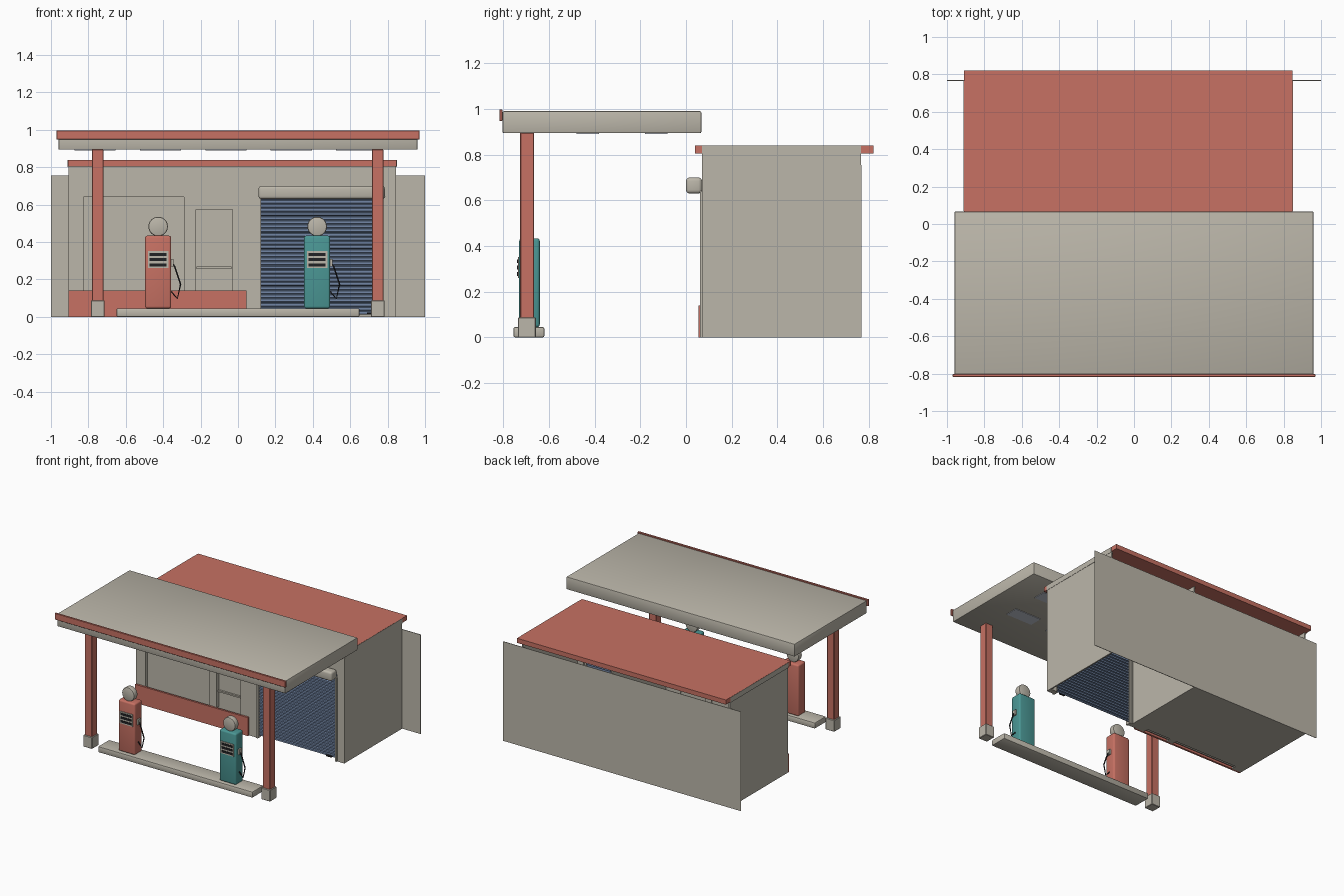
import bpy, bmesh, math
from mathutils import Vector

if "Cube" in bpy.data.objects:
    bpy.data.objects.remove(bpy.data.objects["Cube"])


def mat(name, rgb):
    m = bpy.data.materials.new(name)
    m.diffuse_color = (*rgb, 1)
    m.use_nodes = True
    m.node_tree.nodes["Principled BSDF"].inputs["Base Color"].default_value = m.diffuse_color
    return m


GREY = mat("warm grey", (0.50, 0.47, 0.40))
RED = mat("brick red", (0.57, 0.165, 0.125))
BLUE = mat("shutter blue", (0.17, 0.24, 0.38))
TEAL = mat("teal", (0.07, 0.31, 0.30))
BLACK = mat("black", (0.015, 0.015, 0.017))
PALE = mat("light panel", (0.55, 0.58, 0.66))


def add(name, bm, material):
    bmesh.ops.recalc_face_normals(bm, faces=bm.faces)
    me = bpy.data.meshes.new(name)
    bm.to_mesh(me)
    bm.free()
    ob = bpy.data.objects.new(name, me)
    bpy.context.collection.objects.link(ob)
    me.materials.append(material)
    return ob


def box(name, x, y, z, material, bevel=0, segments=2):
    """Box from (min, max) pairs with optional rounded edges."""
    bm = bmesh.new()
    bmesh.ops.create_cube(bm, size=1)
    for v in bm.verts:
        v.co = [r[0] if c < 0 else r[1] for c, r in zip(v.co, (x, y, z))]
    if bevel:
        bmesh.ops.bevel(bm, geom=bm.edges[:], offset=bevel, segments=segments,
                        profile=0.5, affect='EDGES')
    return add(name, bm, material)


def extrude_xz(name, pts, y0, y1, material):
    """Profile in the front plane, extruded backwards."""
    bm = bmesh.new()
    f = bm.faces.new([bm.verts.new((x, y0, z)) for x, z in pts])
    r = bmesh.ops.extrude_face_region(bm, geom=[f])
    bmesh.ops.translate(bm, vec=(0, y1 - y0, 0),
                        verts=[v for v in r["geom"] if isinstance(v, bmesh.types.BMVert)])
    return add(name, bm, material)


def tube(name, pts, radius, material):
    cu = bpy.data.curves.new(name, 'CURVE')
    cu.dimensions = '3D'
    cu.bevel_depth = radius
    cu.bevel_resolution = 1
    cu.use_fill_caps = True
    sp = cu.splines.new('POLY')
    sp.points.add(len(pts) - 1)
    for p, co in zip(sp.points, pts):
        p.co = (*co, 1)
    cu.materials.append(material)
    ob = bpy.data.objects.new(name, cu)
    bpy.context.collection.objects.link(ob)


# Building shell: front wall with window, door and garage openings
L, R, F, B = -0.905, 0.845, 0.07, 0.765
extrude_xz("front_wall", [(L, 0), (-0.825, 0), (-0.825, 0.64), (-0.29, 0.64), (-0.29, 0),
                          (-0.235, 0), (-0.235, 0.575), (-0.03, 0.575), (-0.03, 0),
                          (0.11, 0), (0.11, 0.66), (0.785, 0.66), (0.785, 0),
                          (R, 0), (R, 0.805), (L, 0.805)], F, F + 0.04, GREY)
box("left_wall", (L, L + 0.01), (F + 0.04, B), (0, 0.805), GREY)
box("right_wall", (R - 0.01, R), (F + 0.04, B), (0, 0.805), GREY)
box("partition_wall", (0.09, 0.10), (F + 0.04, B), (0, 0.805), GREY)
box("shop_floor", (L + 0.01, 0.09), (F + 0.04, B), (0, 0.008), GREY)
box("back_panel", (-1, 1), (B, B + 0.004), (0, 0.755), GREY)

# Flat roof with front and back eaves, grey wall caps at its ends
box("roof", (-0.91, R + 0.002), (0.04, 0.82), (0.805, 0.84), RED)
for side, x in (("left", -0.911), ("right", R + 0.003)):
    box(side + "_wall_cap", (x - 0.001, x + 0.001), (F, B), (0.80, 0.8395), GREY)

# Shop front
box("plinth", (L, 0.045), (0.055, F), (0, 0.14), RED)
box("window_pane", (-0.825, -0.29), (F + 0.022, F + 0.03), (0.0, 0.64), GREY)
box("door_panel", (-0.235, -0.03), (F + 0.022, F + 0.03), (0.0, 0.575), GREY)
box("door_stile", (-0.235, -0.225), (F - 0.006, F + 0.022), (0.14, 0.58), GREY)
box("door_rail", (-0.222, -0.035), (F + 0.008, F + 0.022), (0.257, 0.268), GREY)

# Garage shutter: corrugated sheet, housing and guide rails
bm = bmesh.new()
slats, top = 29, 0.65
prev = None
for i in range(slats):
    for dz, y in ((0, 0.095), (0.15, 0.085), (0.75, 0.085), (0.9, 0.095)):
        z = 0.012 + (i + dz) * (top - 0.012) / slats
        row = [bm.verts.new((x, y, z)) for x in (0.115, 0.78)]
        if prev:
            bm.faces.new((prev[0], prev[1], row[1], row[0]))
        prev = row
add("shutter", bm, BLUE)
box("shutter_housing", (0.11, 0.785), (0.0, F), (0.63, 0.70), GREY, 0.015, 3)
for x in (0.11, 0.773):
    box("shutter_rail", (x, x + 0.013), (F - 0.008, F + 0.03), (0, 0.64), GREY)
box("shutter_handle", (0.69, 0.735), (0.07, 0.084), (0.015, 0.024), BLACK)

# Canopy with front trim and ceiling lights
box("canopy", (-0.96, 0.96), (-0.803, 0.067), (0.894, 0.99), GREY, 0.006)
box("canopy_trim", (-0.97, 0.97), (-0.817, -0.803), (0.948, 0.997), RED, 0.002, 1)
for i in range(5):
    for y in (-0.43, -0.13):
        x = (i - 2) * 0.35 - 0.065
        box("ceiling_light", (x - 0.11, x + 0.11), (y - 0.05, y + 0.05), (0.890, 0.895), PALE)

# Columns with footings
for x in (-0.75, 0.747):
    box("column", (x - 0.03, x + 0.03), (-0.726, -0.665), (0.08, 0.896), RED, 0.003, 1)
    box("column_footing", (x - 0.037, x + 0.037), (-0.735, -0.657), (0, 0.088), GREY, 0.003, 1)

# Pump island
box("island", (-0.65, 0.65), (-0.755, -0.62), (0, 0.046), GREY, 0.008)

# Fuel pumps
for cx, paint, label in ((-0.427, RED, "red"), (0.423, TEAL, "teal")):
    n = label + "_pump_"
    yf = -0.73
    box(n + "body", (cx - 0.07, cx + 0.07), (yf, -0.64), (0.045, 0.434), paint, 0.012, 3)
    box(n + "display", (cx - 0.055, cx + 0.055), (yf - 0.005, yf + 0.002), (0.26, 0.352), GREY)
    for z in (0.278, 0.306, 0.334):
        box(n + "display_bar", (cx - 0.045, cx + 0.045), (yf - 0.009, yf - 0.003),
            (z - 0.008, z + 0.008), BLACK)
    # round globe standing on top
    bm = bmesh.new()
    bmesh.ops.create_cone(bm, cap_ends=True, segments=32, radius1=0.052, radius2=0.052, depth=0.045)
    rims = [e for e in bm.edges if abs(e.verts[0].co.z - e.verts[1].co.z) < 1e-5]
    bmesh.ops.bevel(bm, geom=rims, offset=0.008, segments=2, profile=0.5, affect='EDGES')
    for v in bm.verts:
        v.co = Vector((v.co.x + cx, v.co.z - 0.69, v.co.y + 0.483))
    add(n + "globe", bm, GREY)
    # hose and its holder
    yh = -0.69
    box(n + "hose_holder", (cx + 0.068, cx + 0.082), (yh - 0.015, yh + 0.015), (0.27, 0.31), GREY)
    tube(n + "hose", [(cx + 0.078, yh, 0.285), (cx + 0.088, yh, 0.27), (cx + 0.12, yh, 0.175),
                      (cx + 0.103, yh, 0.098), (cx + 0.07, yh, 0.135)], 0.0045, BLACK)

# Smooth the rounded parts, keep hard edges crisp
bpy.ops.object.select_all(action='DESELECT')
for ob in bpy.context.collection.objects:
    if ob.type == 'MESH' and ("pump" in ob.name or ob.name in {"canopy", "island", "shutter_housing"}):
        ob.select_set(True)
        bpy.context.view_layer.objects.active = ob
bpy.ops.object.shade_smooth_by_angle(angle=math.radians(40))
